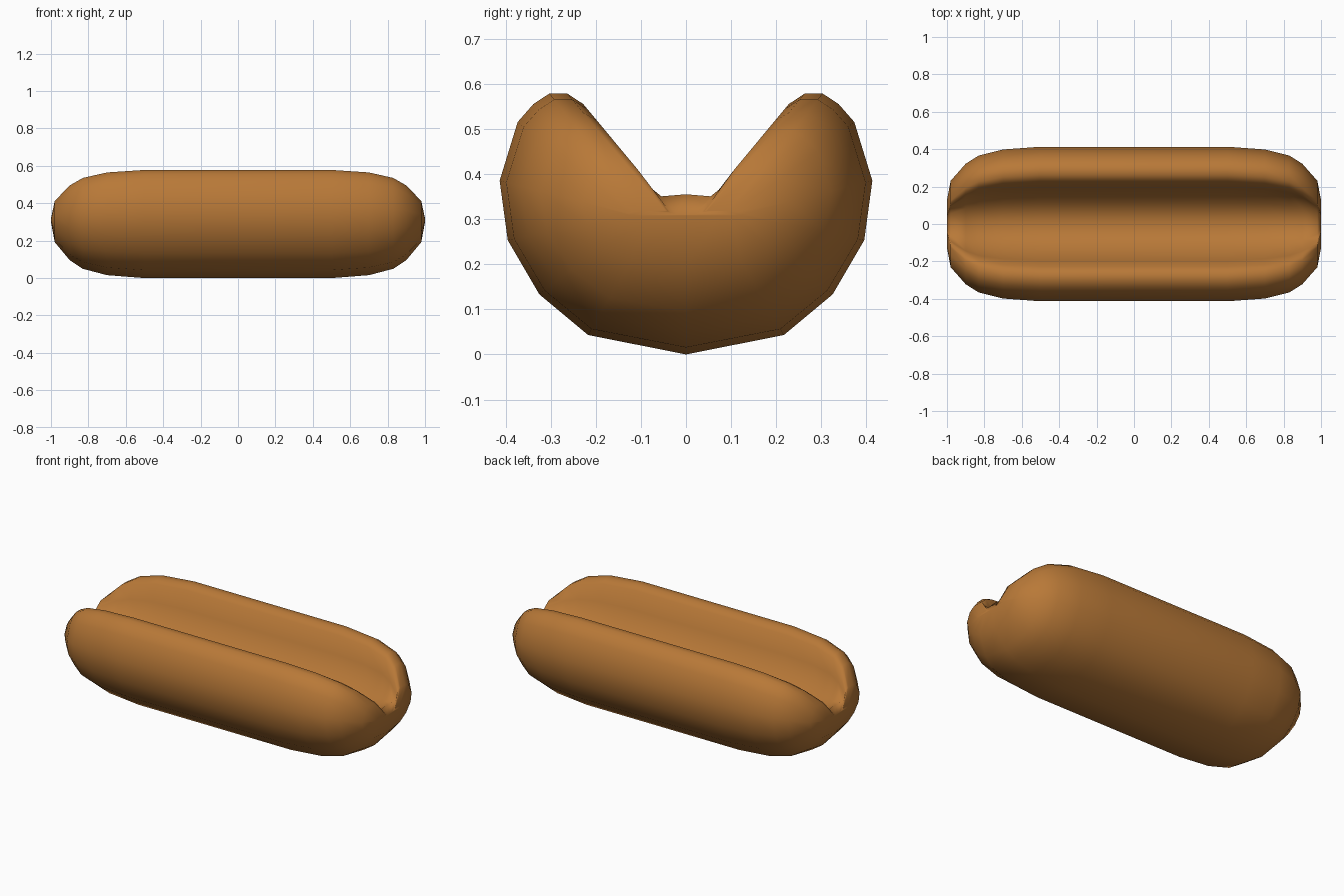
import bpy, bmesh

if "Cube" in bpy.data.objects:
    bpy.data.objects.remove(bpy.data.objects["Cube"])

# Half cross-section (y, z): bottom centre, round side, lip
outer = [(0, 0), (0.217, 0.043), (0.325, 0.133), (0.395, 0.253), (0.413, 0.385),
         (0.373, 0.515), (0.338, 0.555), (0.303, 0.578)]
# Lip down into the rounded groove
inner = [(0.263, 0.578), (0.228, 0.555), (0.195, 0.455), (0.115, 0.325), (0, 0.265)]

# Stations toward one rounded end: (x, fullness of section)
end = [(0.5, 1.0), (0.7, 0.95), (0.83, 0.84), (0.9, 0.69), (0.98, 0.38), (1.0, 0.03)]
stations = [(-x, f) for x, f in reversed(end)] + end


def toward_core(f, y, z, groove):
    """Shrink a section point toward the core line; the groove floor rises at the ends."""
    core_y = y * (0.15 if groove else 0.29)
    core_z = 0.31
    if groove and f > 0.1:
        core_z += 0.1 * max(0, 1 - y / 0.26)
    return core_y + f * (y - core_y), core_z + f * (z - core_z)


def section(f):
    half = [toward_core(f, y, z, False) for y, z in outer]
    half += [toward_core(f, y, z, True) for y, z in inner]
    return half + [(-y, z) for y, z in reversed(half[1:-1])]


# Bun body lofted through the stations
bm = bmesh.new()
rings = [[bm.verts.new((x, y, z)) for y, z in section(f)] for x, f in stations]
n = len(rings[0])
for a, b in zip(rings, rings[1:]):
    for i in range(n):
        j = (i + 1) % n
        bm.faces.new((a[i], a[j], b[j], b[i]))

# Close each tip
for r in (rings[0], rings[-1]):
    bm.faces.new(r)
bmesh.ops.recalc_face_normals(bm, faces=bm.faces)
for face in bm.faces:
    face.smooth = True

mesh = bpy.data.meshes.new("split_bun")
bm.to_mesh(mesh)
bm.free()
bun = bpy.data.objects.new("split_bun", mesh)
bpy.context.collection.objects.link(bun)

# Toasted bread colour
crust = bpy.data.materials.new("toasted_bread")
crust.diffuse_color = (0.48, 0.19, 0.039, 1)
crust.use_nodes = True
crust.node_tree.nodes["Principled BSDF"].inputs["Base Color"].default_value = crust.diffuse_color
mesh.materials.append(crust)
